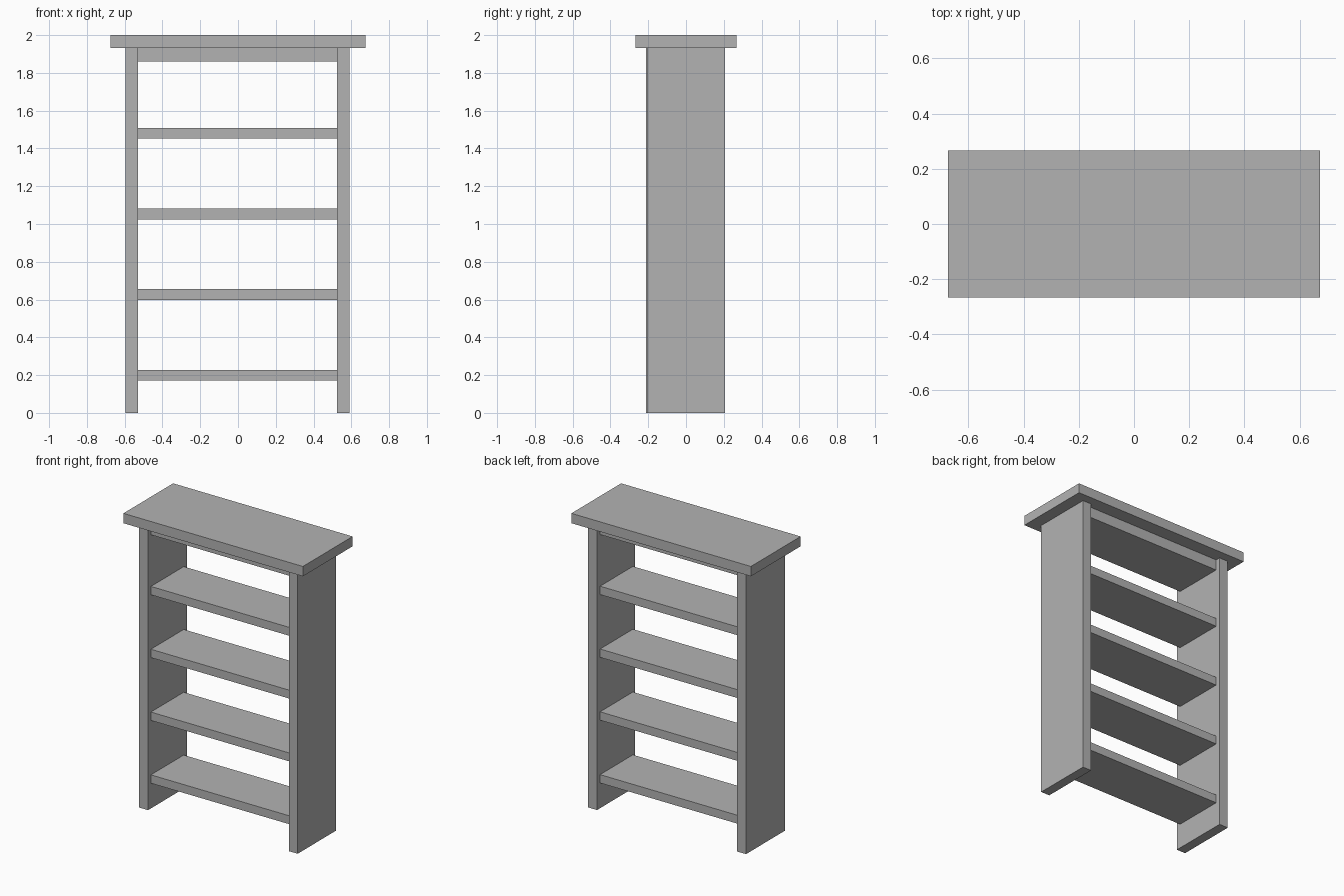
import bpy
from mathutils import Vector

cube = bpy.data.objects.get("Cube")
if cube:
    bpy.data.objects.remove(cube, do_unlink=True)

# Single plain grey finish
GREY = (0.45, 0.45, 0.45, 1.0)
grey = bpy.data.materials.new("plain_grey")
grey.use_nodes = True
grey.diffuse_color = GREY
for node in grey.node_tree.nodes:
    if node.type == 'BSDF_PRINCIPLED':
        node.inputs["Base Color"].default_value = GREY


def board(name, low, high):
    """Flat-faced box spanning two opposite corners."""
    low, high = Vector(low), Vector(high)
    bpy.ops.mesh.primitive_cube_add(size=1, location=(low + high) / 2)
    obj = bpy.context.object
    obj.name = name
    obj.scale = high - low
    bpy.ops.object.transform_apply(location=False, rotation=False, scale=True)
    obj.data.materials.append(grey)
    return obj


TOP_UNDERSIDE = 1.933
INNER_RIGHT, INNER_LEFT = -0.529, 0.525

# Overhanging top board
board("top_board", (-0.675, -0.267, TOP_UNDERSIDE), (0.675, 0.267, 2.0))

# Upright side panels, the left one slightly shallower at the front
board("right_side_panel", (-0.596, -0.211, 0), (INNER_RIGHT, 0.206, TOP_UNDERSIDE))
board("left_side_panel", (INNER_LEFT, -0.203, 0), (0.591, 0.206, TOP_UNDERSIDE))

# Four evenly spaced shelves, set back from the panel edges
FRONT, BACK = -0.18, 0.173
for i in range(4):
    z = 0.171 + i * 0.427
    board(f"shelf_{i + 1}", (INNER_RIGHT, FRONT, z), (INNER_LEFT, BACK, z + 0.057))

# Thicker panel tucked under the top board
board("upper_shelf", (INNER_RIGHT, FRONT, 1.86), (INNER_LEFT, BACK, TOP_UNDERSIDE))
